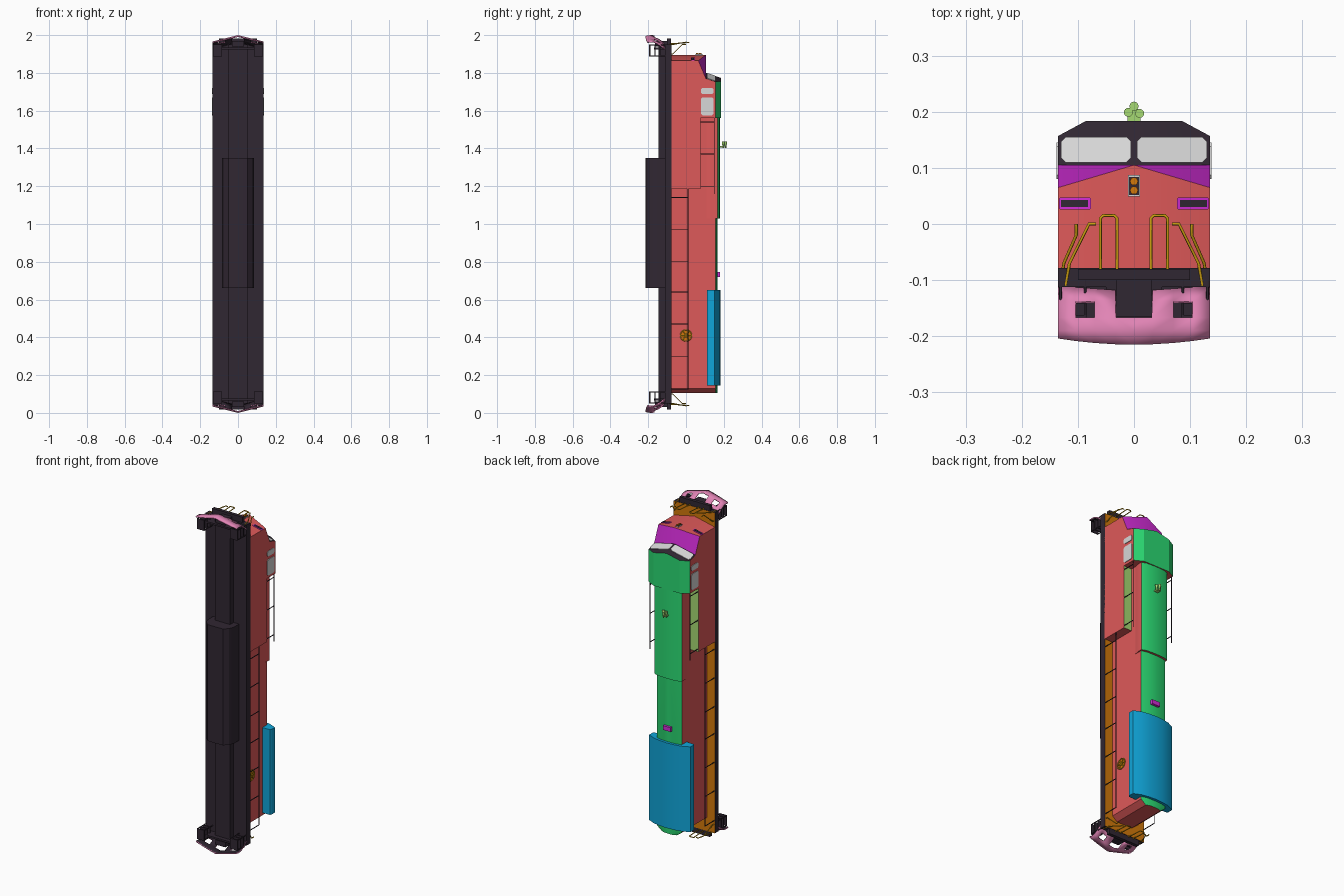
import bpy, bmesh, math
from mathutils import Matrix, Vector

cube = bpy.data.objects.get("Cube")
if cube:
    bpy.data.objects.remove(cube)


def material(name, *rgb):
    m = bpy.data.materials.new(name)
    m.use_nodes = True
    m.diffuse_color = (*rgb, 1)
    m.node_tree.nodes["Principled BSDF"].inputs["Base Color"].default_value = (*rgb, 1)
    return m


RED = material("body red", .73, .1, .1)
DARK = material("frame dark", .03, .02, .032)
GREEN = material("roof green", .024, .7, .17)
LIME = material("light green", .38, .7, .17)
BLUE = material("radiator blue", .005, .38, .7)
ORANGE = material("walkway orange", .65, .19, .003)
GOLD = material("rail gold", .58, .33, .005)
MAGENTA = material("magenta", .65, .026, .68)
PINK = material("plow pink", .75, .23, .46)
GLASS = material("pale glass", .68, .68, .68)

MID = Vector((0, 0, 1))  # every origin sits at mid length so Z mirroring swaps the ends


def mirror(ob, axes):
    if axes:
        mod = ob.modifiers.new("mirror", 'MIRROR')
        mod.use_axis = ['X' in axes, False, 'Z' in axes]
        mod.use_clip = True
    return ob


def finish(name, bm, mats, axes="X", paint=None):
    """Turn a bmesh into an object, colouring faces by a rule on the normal."""
    bmesh.ops.recalc_face_normals(bm, faces=bm.faces)
    if 'X' in axes:
        inner = [f for f in bm.faces if all(abs(v.co.x) < 1e-5 for v in f.verts)]
        bmesh.ops.delete(bm, geom=inner, context='FACES')
    bm.normal_update()
    for f in bm.faces:
        f.smooth = True
        if paint:
            f.material_index = paint(f.normal)
    bmesh.ops.translate(bm, verts=bm.verts, vec=-MID)
    me = bpy.data.meshes.new(name)
    bm.to_mesh(me)
    bm.free()
    me.set_sharp_from_angle(angle=math.radians(25))
    for m in mats:
        me.materials.append(m)
    ob = bpy.data.objects.new(name, me)
    ob.location = MID
    bpy.context.collection.objects.link(ob)
    return mirror(ob, axes)


def loft(name, rings, mats, axes="X", paint=None):
    """Skin equal rings of points and cap both ends."""
    bm = bmesh.new()
    loops = [[bm.verts.new(p) for p in ring] for ring in rings]
    n = len(loops[0])
    for a, b in zip(loops, loops[1:]):
        for i in range(n):
            j = (i + 1) % n
            bm.faces.new((a[i], a[j], b[j], b[i]))
    bm.faces.new(loops[0])
    bm.faces.new(loops[-1])
    return finish(name, bm, mats, axes, paint)


def extrude(name, profile, z0, z1, mats, axes="X", paint=None):
    rings = [[(x, y, z) for x, y in profile] for z in (z0, z1)]
    return loft(name, rings, mats, axes, paint)


def box(name, xs, ys, zs, mats, axes="X", paint=None):
    (a, b), (c, d) = xs, ys
    return extrude(name, [(a, c), (b, c), (b, d), (a, d)], *zs, mats, axes, paint)


def rounded(a, b, c, d, r):
    return [(a + r, c), (b - r, c), (b, c + r), (b, d - r),
            (b - r, d), (a + r, d), (a, d - r), (a, c + r)]


def plate(name, outline, surface, lift, mat, axes="X"):
    """Thin plate lying on a surface z = f(x, y)."""
    rings = [[(x, y, surface(x, y) + h) for x, y in outline] for h in (-.002, lift)]
    return loft(name, rings, [mat], axes)


def pipes(name, paths, radius, mat, axes="X"):
    cu = bpy.data.curves.new(name, 'CURVE')
    cu.dimensions = '3D'
    cu.bevel_depth = radius
    cu.bevel_resolution = 1
    cu.use_fill_caps = True
    for path in paths:
        sp = cu.splines.new('POLY')
        sp.points.add(len(path) - 1)
        for p, co in zip(sp.points, path):
            p.co = (*(Vector(co) - MID), 1)
    cu.materials.append(mat)
    ob = bpy.data.objects.new(name, cu)
    ob.location = MID
    bpy.context.collection.objects.link(ob)
    return mirror(ob, axes)


def roofed(n):
    return 1 if n.y > .4 else 0


FLOOR, EDGE = -.08, .135

# Underframe, walkway and tank
box("walkway_deck", (0, EDGE), (-.112, FLOOR + .002), (.05, 1.95), [DARK, ORANGE], paint=roofed)
box("center_sill", (0, .05), (-.145, -.1), (.05, 1.95), [DARK])
tank = [(0, -.1), (.085, -.1), (.085, -.16), (.075, -.19), (.05, -.213), (0, -.215)]
extrude("fuel_tank", tank, .66, 1.35, [DARK])

# Long hood with chamfered tail
def hood_ring(w, z):
    return [(0, FLOOR, z), (w, FLOOR, z), (w, .156, z), (w * .6, .165, z), (0, .167, z)]

loft("long_hood", [hood_ring(.05, .105), hood_ring(.082, .13), hood_ring(.082, 1.58)],
     [RED, GREEN], paint=roofed)
hatch = [(0, .1), (.08, .1), (.089, .14), (.089, .166), (.06, .177), (0, .18)]
extrude("roof_hatch", hatch, 1.03, 1.58, [RED, GREEN], paint=roofed)
box("side_locker", (0, EDGE), (FLOOR, .078), (1.185, 1.58), [RED, LIME], paint=roofed)
wing = [(0, .11), (.13, .112), (EDGE, .12), (EDGE, .152), (.09, .172), (.045, .18), (0, .183)]
extrude("radiator", wing, .145, .65, [BLUE])
box("roof_beacon", (0, .025), (.16, .181), (.72, .745), [MAGENTA])

# Cab with a swept windshield face
def shield(x, y):
    return 1.80 - .22 * x - .33 * (y - .105)

def face_z(x, y):
    return 1.895 - .222 * x

cab = [(0, FLOOR), (EDGE, FLOOR), (EDGE, .157), (.085, .184), (0, .184)]
loft("cab", [[(x, y, 1.56) for x, y in cab], [(x, y, shield(x, y)) for x, y in cab]],
     [RED, GREEN, DARK], paint=lambda n: 2 if n.z > .6 else roofed(n))
plate("windshield", rounded(.005, .13, .11, .155, .008), shield, .003, GLASS)
for name, z0, z1 in (("side_window", 1.575, 1.67), ("quarter_window", 1.688, 1.72)):
    pane = rounded(.08, .145, z0, z1, .007)
    loft(name, [[(x, y, z) for y, z in pane] for x in (.13, .138)], [GLASS])

# Nose
back = [(x, y, 1.77) for x, y in ((0, FLOOR), (EDGE, FLOOR), (EDGE, .105), (0, .105))]
front = [(x, y, face_z(x, y)) for x, y in ((0, FLOOR), (EDGE, FLOOR), (EDGE, .065), (0, .105))]
loft("nose", [back, front], [RED, MAGENTA], paint=roofed)
plate("marker_frame", rounded(.077, .134, .026, .047, .002), face_z, .003, MAGENTA)
plate("marker_panel", rounded(.082, .13, .03, .043, .001), face_z, .005, DARK)
plate("headlight_frame", rounded(0, .011, .049, .087, 0), face_z, .004, GLASS)
plate("headlight_panel", rounded(0, .009, .052, .084, 0), face_z, .006, DARK)


def disc(name, radius, depth, place, mat, axis='Z', tip=None):
    bm = bmesh.new()
    turn = Matrix.Rotation(math.pi / 2, 4, 'Y') if axis == 'X' else Matrix()
    bmesh.ops.create_cone(bm, cap_ends=True, segments=16, radius1=tip or radius,
                          radius2=radius, depth=depth, matrix=Matrix.Translation(place) @ turn)
    return finish(name, bm, [mat], "")


for y in (.06, .076):
    disc("headlight_lamp", .007, .006, (0, y, 1.901), ORANGE)

# Air horn cluster
for x, y in ((-.01, .199), (.01, .197), (0, .21)):
    disc("horn_bell", .008, .035, (x, y, 1.42), LIME, tip=.003)
box("horn_bracket", (0, .012), (.178, .205), (1.405, 1.412), [LIME])

# Hand brake wheel on one side
disc("brake_disc", .026, .004, (.084, 0, .41), ORANGE, axis='X')
rim = [(.088, .03 * math.cos(a), .41 + .03 * math.sin(a))
       for a in [math.tau * i / 20 for i in range(21)]]
spokes = [[rim[i], rim[i + 10]] for i in (0, 3, 7)]
pipes("brake_wheel", [rim] + spokes, .003, GOLD, axes="")

# End platforms, steps and couplers
box("anticlimber", (0, .1), (-.1, FLOOR), (1.94, 1.982), [DARK], "XZ")
box("pilot_plate", (0, .11), (-.17, -.1), (1.925, 1.935), [DARK], "XZ")
box("coupler", (0, .032), (-.165, -.095), (1.94, 1.968), [DARK], "XZ")
for y in (-.195, -.168, -.142):
    box("step_tread", (.085, .133), (y, y + .006), (1.888, 1.95), [DARK], "XZ")
pipes("step_posts", [[(x, -.195, z), (x, -.1, z)] for x in (.087, .131) for z in (1.89, 1.948)],
      .0025, DARK, "XZ")

# Plow: a swept sheet with a coupler notch and two openings
bm = bmesh.new()
cols = (0, .033, .07, .105, EDGE)
grid = []
for x in cols:
    low = -.215 + .6 * x * x
    rows = (low, -.19, -.167, -.137, -.12 + .07 * x)
    grid.append([bm.verts.new((x, y, 2.0 - .25 * x - .4 * (y + .215) + .02 * math.sin(y * 30)
                               + .0036)) for y in rows])
for i in range(len(cols) - 1):
    for j in range(4):
        if (i == 0 and j > 1) or (i == 2 and j == 2):
            continue
        bm.faces.new((grid[i][j], grid[i + 1][j], grid[i + 1][j + 1], grid[i][j + 1]))
top = max(v.co.z for v in bm.verts)
bmesh.ops.translate(bm, verts=bm.verts, vec=(0, 0, 2 - top))
if sum(f.normal.z for f in bm.faces) < 0:
    bmesh.ops.reverse_faces(bm, faces=bm.faces)
plow = finish("plow", bm, [PINK, DARK], "XZ")
shell = plow.modifiers.new("shell", 'SOLIDIFY')
shell.thickness = .006
shell.offset = -1 if plow.data.polygons[0].normal.z > 0 else 1
shell.material_offset = 1

# End hand rails
pipes("end_rails", [
    [(.03, FLOOR, 1.955), (.03, .01, 1.96), (.035, .015, 1.96), (.055, .015, 1.96),
     (.06, .01, 1.96), (.06, FLOOR, 1.955)],
    [(.122, -.11, 1.948), (.115, -.07, 1.95), (.08, 0, 1.963), (.068, 0, 1.963)],
    [(.131, -.11, 1.9), (.125, -.07, 1.9), (.103, -.02, 1.95), (.103, 0, 1.95)],
], .0028, GOLD, "XZ")

# Walkway rails
rail, upper = .01, .15
posts = [[(.131, FLOOR, z), (.131, rail, z)] for z in (.125, .3, .47, .64, .8, .97, 1.14)]
pipes("walkway_rail", [[(.131, rail, .125), (.131, rail, 1.19)]] + posts, .0025, DARK)
posts = [[(.131, .078, z), (.131, upper, z)] for z in (1.2, 1.37, 1.54)]
pipes("locker_rail", [[(.131, upper, 1.16), (.131, upper, 1.56)]] + posts, .0025, DARK)
